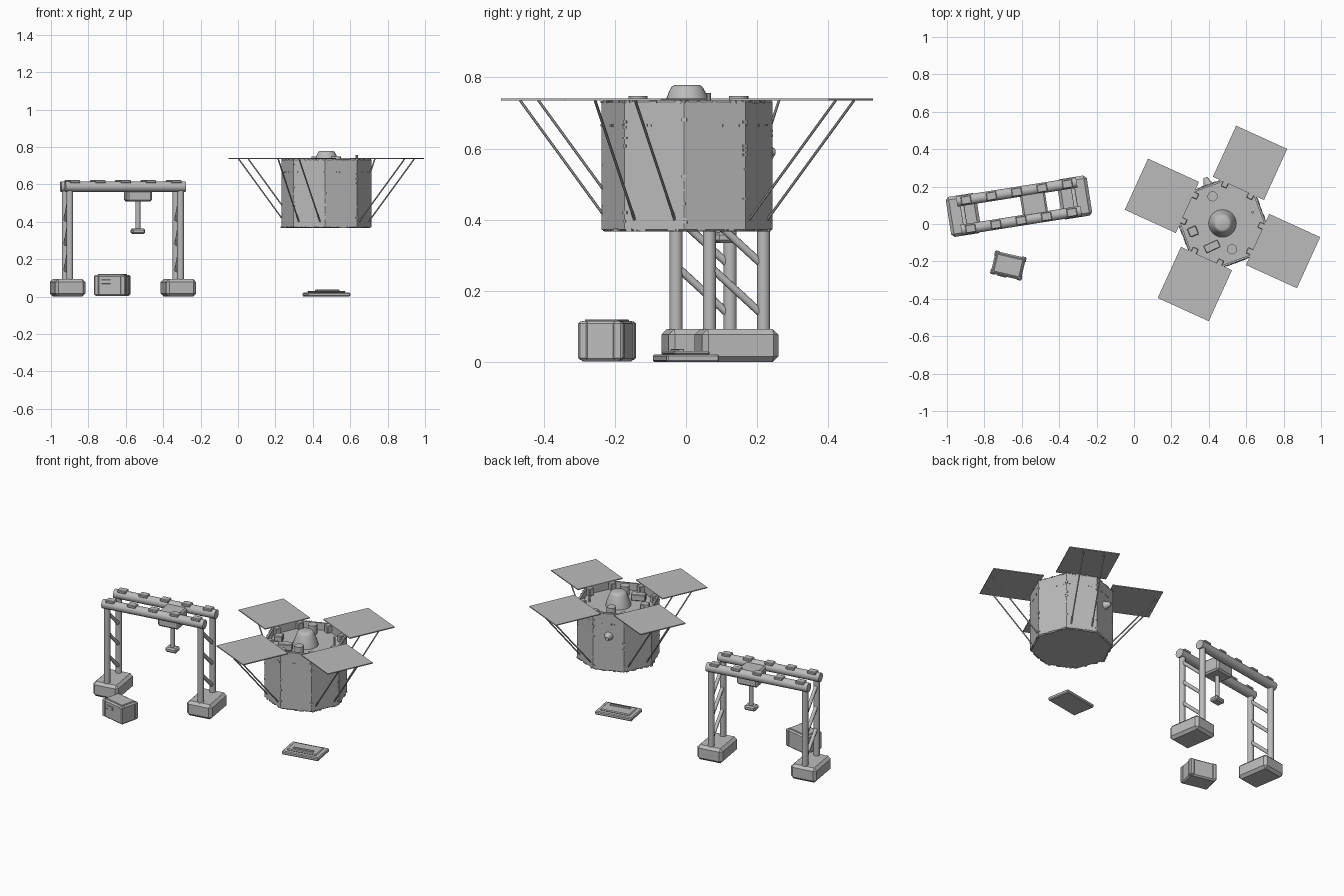
import bpy, bmesh, random
from math import sin, cos, pi, radians, tau
from mathutils import Vector, Matrix

random.seed(4)
if "Cube" in bpy.data.objects:
    bpy.data.objects.remove(bpy.data.objects["Cube"])

grey = bpy.data.materials.new("plain grey")
grey.use_nodes = True
GREY = (0.5, 0.5, 0.5, 1)
grey.diffuse_color = GREY
grey.node_tree.nodes["Principled BSDF"].inputs["Base Color"].default_value = GREY


def frame(x, y, degrees):
    return Matrix.Translation((x, y, 0)) @ Matrix.Rotation(radians(degrees), 4, "Z")


def finish(name, bm, base, smooth=False):
    bmesh.ops.recalc_face_normals(bm, faces=bm.faces)
    mesh = bpy.data.meshes.new(name)
    bm.to_mesh(mesh)
    bm.free()
    mesh.materials.append(grey)
    ob = bpy.data.objects.new(name, mesh)
    bpy.context.collection.objects.link(ob)
    ob.matrix_world = base
    if smooth:
        bpy.ops.object.select_all(action="DESELECT")
        ob.select_set(True)
        bpy.context.view_layer.objects.active = ob
        bpy.ops.object.shade_smooth_by_angle(angle=radians(35))
    return ob


def box(name, base, size, low, bevel=0.0, turn=0):
    """Box standing on its low point, in the local frame of base."""
    bm = bmesh.new()
    bmesh.ops.create_cube(bm, size=1)
    bmesh.ops.scale(bm, vec=size, verts=bm.verts)
    if bevel:
        bmesh.ops.bevel(bm, geom=bm.edges[:], offset=bevel, segments=1, affect="EDGES")
    bmesh.ops.rotate(bm, matrix=Matrix.Rotation(radians(turn), 3, "Z"), verts=bm.verts)
    bmesh.ops.translate(bm, vec=Vector(low) + Vector((0, 0, size[2] / 2)), verts=bm.verts)
    return finish(name, bm, base)


def rod(name, base, a, b, r1, r2=None, sides=16):
    """Round bar or cone from point a to point b."""
    a, b = Vector(a), Vector(b)
    bm = bmesh.new()
    bmesh.ops.create_cone(bm, cap_ends=True, segments=sides, radius1=r1,
                          radius2=r1 if r2 is None else r2, depth=(b - a).length)
    spin = (b - a).to_track_quat("Z", "Y").to_matrix().to_4x4()
    bmesh.ops.transform(bm, matrix=Matrix.Translation((a + b) / 2) @ spin, verts=bm.verts)
    return finish(name, bm, base, True)


def lathe(name, base, profile, sides, start=0.0, smooth=True):
    """Closed turned shape from (radius, height) pairs."""
    bm = bmesh.new()
    rings = [[bm.verts.new((r * cos(start + tau * i / sides), r * sin(start + tau * i / sides), z))
              for i in range(sides)] for r, z in profile]
    for low, high in zip(rings, rings[1:]):
        for i in range(sides):
            j = (i + 1) % sides
            bm.faces.new((low[i], low[j], high[j], high[i]))
    bm.faces.new(rings[0][::-1])
    bm.faces.new(rings[-1])
    return finish(name, bm, base, smooth)


# Satellite: eight-sided body with a recessed top deck
R, LOW, TOP, DECK = 0.24, 0.367, 0.735, 0.69
APO = R * cos(pi / 8)
sat = frame(0.473, 0.003, -24.5)
lathe("satellite_body", sat,
      [(R - 0.008, LOW), (R, LOW + 0.006), (R, TOP - 0.004), (R - 0.004, TOP),
       (R - 0.014, TOP), (R - 0.014, DECK)], 8, pi / 8, False)

# Crumpled studs along the edges and seams of the body
bm = bmesh.new()


def stud(pos, angle):
    size = [random.uniform(0.003, 0.006), random.uniform(0.006, 0.018), random.uniform(0.004, 0.009)]
    m = Matrix.Translation(pos) @ Matrix.Rotation(angle, 4, "Z") @ Matrix.Diagonal((*size, 1))
    bmesh.ops.create_cube(bm, size=1, matrix=m)


for k in range(8):
    a = k * pi / 4
    out, side = Vector((cos(a), sin(a), 0)), Vector((-sin(a), cos(a), 0))
    for z in (LOW + 0.004, TOP - 0.004):
        for n in range(7):
            t = random.uniform(-0.09, 0.09)
            stud(out * APO + side * t + Vector((0, 0, z)), a)
    for n in range(4):
        stud(out * APO + side * random.uniform(-0.09, 0.09) + Vector((0, 0, 0.665)), a)
    corner = a + pi / 8
    for n in range(7):
        z = random.uniform(LOW + 0.02, TOP - 0.02)
        stud(Vector((cos(corner) * (R - 0.002), sin(corner) * (R - 0.002), z)), corner)
finish("body_edge_studs", bm, sat)

# Solar panels with hinges and pairs of struts, four around the body
for k in range(4):
    arm = sat @ Matrix.Rotation(k * pi / 2, 4, "Z")
    box("solar_panel", arm, (0.3, 0.3, 0.006), (0.356, 0, 0.735))
    for s in (-1, 1):
        rod("panel_strut", arm, (0.487, s * 0.062, 0.735), (0.219, s * 0.062, 0.4), 0.004, sides=8)
        box("panel_hinge", arm, (0.035, 0.035, 0.047), (0.195, s * 0.075, DECK), 0.004)

# Equipment on the deck
flat = frame(0.473, 0.003, 0)
lathe("antenna_dome", flat, [(0.074, DECK), (0.068, 0.715), (0.059, 0.738),
                             (0.051, 0.76), (0.043, 0.774), (0.036, 0.778)], 24)
for x, y in ((0.051, -0.138), (-0.053, 0.145)):
    rod("deck_canister", flat, (x, y, DECK), (x, y, 0.748), 0.027, sides=20)
box("deck_long_box", flat, (0.085, 0.045, 0.04), (-0.056, -0.123, DECK), 0.004, 25)
box("deck_square_box", flat, (0.05, 0.05, 0.035), (-0.158, -0.043, DECK), 0.004, 22)
rod("deck_mast", flat, (0.161, 0.06, DECK), (0.161, 0.06, 0.756), 0.007, sides=10)
rod("side_nozzle", sat @ Matrix.Rotation(radians(135), 4, "Z"),
    (APO - 0.005, 0, 0.59), (0.262, 0, 0.59), 0.028, 0.01)

# Display plate on the ground under the satellite
pad = frame(0.473, 0, 10)
for name, size, z in (("ground_plate", (0.234, 0.15, 0.022), 0),
                      ("ground_plate_top", (0.19, 0.106, 0.01), 0.021)):
    box(name, pad, size, (0, 0, z), 0.005)
box("ground_plate_bar", pad, (0.13, 0.016, 0.008), (0, -0.025, 0.029), 0.002)

# Gantry: feet, legs, braces and twin rails
gantry = frame(-0.615, 0.095, 9)
RAIL_Y, LEG_X = 0.077, 0.3
for sx in (-1, 1):
    x = sx * LEG_X
    box("gantry_foot", gantry, (0.163, 0.217, 0.093), (x, 0, 0), 0.016)
    for sy in (-1, 1):
        rod("gantry_leg", gantry, (x, sy * RAIL_Y, 0.08), (x, sy * RAIL_Y, 0.58), 0.0185)
    for z in (0.27, 0.41, 0.54):
        rod("leg_brace", gantry, (x, -RAIL_Y, z), (x, RAIL_Y, z - 0.14), 0.011, sides=12)
for sy in (-1, 1):
    y = sy * RAIL_Y
    rod("gantry_rail", gantry, (-0.325, y, 0.588), (0.325, y, 0.588), 0.028, sides=20)
    for n in range(-2, 3):
        box("rail_clip", gantry, (0.055, 0.045, 0.018), (n * 0.137, y, 0.605), 0.004)

# Hoist hanging between the rails
box("hoist_trolley", gantry, (0.135, 0.125, 0.095), (0.081, 0, 0.507), 0.01)
rod("hoist_post", gantry, (0.081, 0, 0.35), (0.081, 0, 0.515), 0.013)
box("hoist_foot", gantry, (0.072, 0.055, 0.03), (0.081, 0, 0.335), 0.008)

# Crate with corner posts, lid and handle plate
crate = frame(-0.672, -0.222, -13)
box("crate_body", crate, (0.166, 0.122, 0.114), (0, 0, 0.002), 0.008)
for sx in (-1, 1):
    for sy in (-1, 1):
        box("crate_corner", crate, (0.03, 0.03, 0.108), (sx * 0.0715, sy * 0.0495, 0.006), 0.006)
box("crate_lid", crate, (0.14, 0.096, 0.006), (0, 0, 0.114), 0.002)
box("crate_handle", crate, (0.05, 0.006, 0.022), (-0.02, -0.063, 0.068), 0.001)
